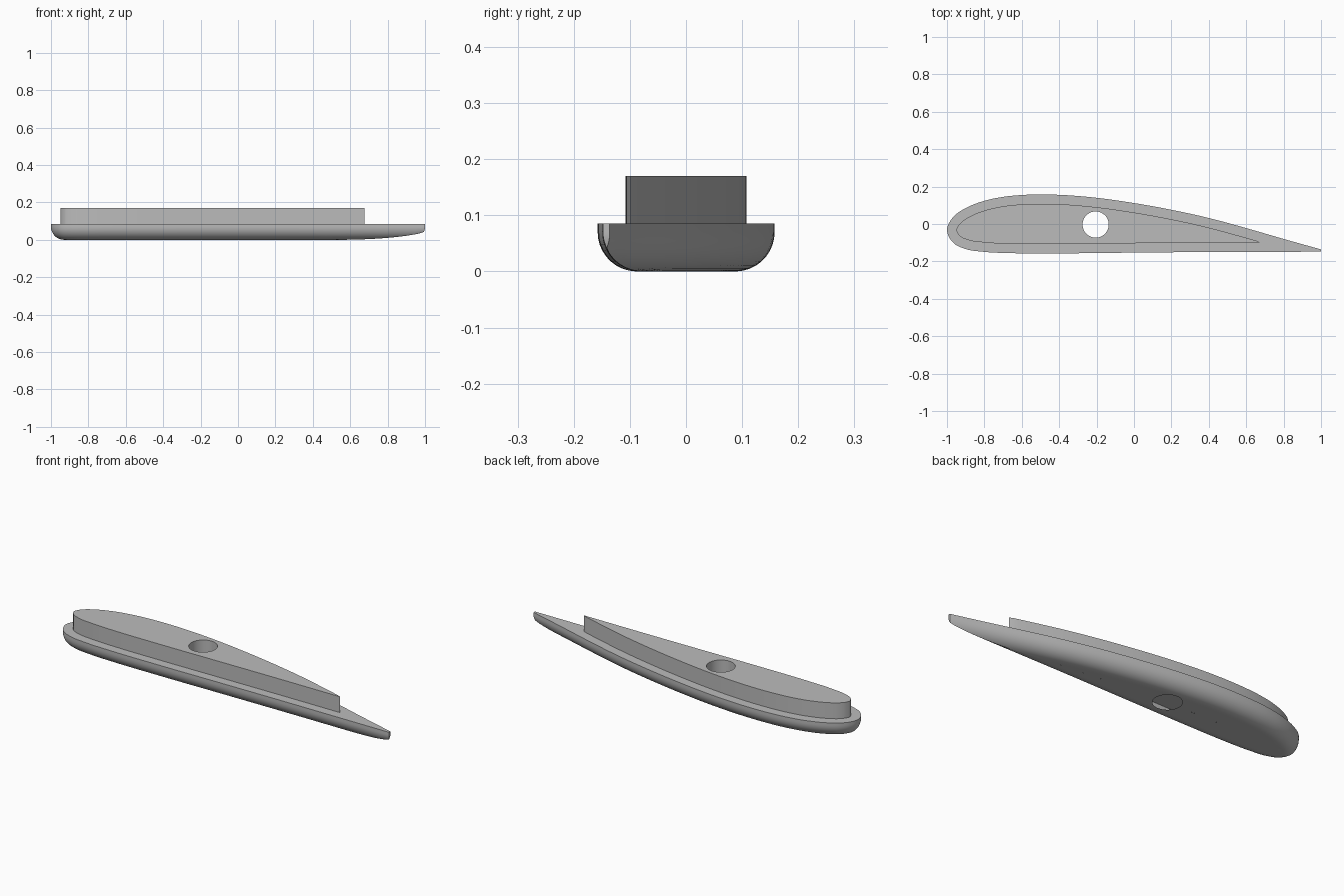
import bpy, bmesh, math
from mathutils import Vector
from mathutils.geometry import intersect_point_line

if "Cube" in bpy.data.objects:
    bpy.data.objects.remove(bpy.data.objects["Cube"])

LEDGE, TOP, FILLET, INSET = 0.085, 0.17, 0.07, 0.05
HOLE = (-0.205, -0.003)

grey = bpy.data.materials.new("plain grey")
grey.use_nodes = True
grey.diffuse_color = (0.5, 0.5, 0.5, 1)
grey.node_tree.nodes["Principled BSDF"].inputs["Base Color"].default_value = (0.5, 0.5, 0.5, 1)

# Aerofoil outline, from the upper tail round the nose to the lower tail
UPPER = [(1, -.136), (.8, -.08), (.6, -.022), (.4, .032), (.2, .076), (0, .112), (-.2, .14),
         (-.4, .156), (-.5, .158), (-.6, .155), (-.7, .145), (-.8, .124), (-.9, .085),
         (-.95, .053), (-.985, .012)]
LOWER = [(-1, -.03), (-.99, -.068), (-.96, -.106), (-.9, -.134), (-.8, -.149), (-.65, -.156),
         (-.4, -.157), (0, -.153), (.35, -.15), (.7, -.149), (1, -.148)]


def spline(points, steps):
    """Smooth curve through points, with tangents weighted by chord length."""
    p = [Vector(q) for q in points]
    n = len(p)
    tangents = []
    for i in range(n):
        if 0 < i < n - 1:
            a, b = p[i] - p[i - 1], p[i + 1] - p[i]
            la, lb = a.length, b.length
            tangents.append((a / la * lb + b / lb * la) / (la + lb))
        else:
            j = min(i, n - 2)
            tangents.append((p[j + 1] - p[j]).normalized())
    out = []
    for i in range(n - 1):
        length = (p[i + 1] - p[i]).length
        for k in range(steps):
            t = k / steps
            h = t * t * (3 - 2 * t)
            out.append(p[i] * (1 - h) + p[i + 1] * h
                       + tangents[i] * (length * t * (1 - t) ** 2)
                       - tangents[i + 1] * (length * t * t * (1 - t)))
    return out + [p[-1]]


outline = spline(UPPER + LOWER, 6)
count = len(outline)
nose = min(range(count), key=lambda i: outline[i].x)


def edge_distance(q):
    best = 9
    for i in range(count):
        a, b = outline[i], outline[(i + 1) % count]
        near, t = intersect_point_line(q, a, b)
        near = a.lerp(b, max(0, min(1, t)))
        best = min(best, (q - near.to_2d()).length)
    return best


def height_on(side, x):
    for a, b in zip(side, side[1:]):
        if min(a.x, b.x) <= x <= max(a.x, b.x):
            return a.y + (b.y - a.y) * (x - a.x) / (b.x - a.x)


def spine_point(q):
    x = max(-0.85, min(0.994, q.x))
    return Vector((x, (height_on(outline[:nose + 1], x) + height_on(outline[nose:], x)) / 2))


def underside(q):
    d = min(FILLET, edge_distance(q))
    return FILLET - math.sqrt(max(0, FILLET ** 2 - (FILLET - d) ** 2))


def add_part(name, bm):
    bmesh.ops.remove_doubles(bm, verts=bm.verts, dist=0.00002)
    bmesh.ops.recalc_face_normals(bm, faces=bm.faces)
    mesh = bpy.data.meshes.new(name)
    bm.to_mesh(mesh)
    bm.free()
    mesh.materials.append(grey)
    obj = bpy.data.objects.new(name, mesh)
    bpy.context.collection.objects.link(obj)
    return obj


def bridge(bm, a, b):
    for i in range(len(a)):
        j = (i + 1) % len(a)
        bm.faces.new((a[i], a[j], b[j], b[i]))


# Base: flat top, short wall, filleted underside closing on the spine
bm = bmesh.new()
rings = [[bm.verts.new((*q, LEDGE)) for q in outline]]
bm.faces.new(rings[0])
spine = [spine_point(q) for q in outline]
STEPS = 10
for k in range(STEPS + 2):
    ring = []
    for q, s in zip(outline, spine):
        reach = min((s - q).length, FILLET * 1.15)
        step = reach * (1 - math.cos(k / STEPS * math.pi / 2))
        r = s if k > STEPS else q + (s - q).normalized() * step
        ring.append(bm.verts.new((*r, FILLET if k == 0 else underside(r))))
    rings.append(ring)
for a, b in zip(rings, rings[1:]):
    bridge(bm, a, b)
base = add_part("base", bm)

# Plug: the outline moved inwards, ending in a sharp tail
inner = []
for i in range(1, count - 1):
    along = (outline[i + 1] - outline[i - 1]).normalized()
    q = outline[i] + Vector((-along.y, along.x)) * INSET
    if edge_distance(q) > INSET - 0.001 and q.x < 0.66:
        inner.append(q)
inner.append(Vector((0.675, -0.099)))
bm = bmesh.new()
low, high = [[bm.verts.new((*q, z)) for q in inner] for z in (LEDGE, TOP)]
bridge(bm, low, high)
bm.faces.new(low)
bm.faces.new(high)
plug = add_part("plug", bm)

# Round hole through both parts
bpy.ops.mesh.primitive_cylinder_add(vertices=64, radius=0.07, depth=0.6, location=(*HOLE, 0.1))
cutter = bpy.context.object
cutter.name = "hole_cutter"
cutter.hide_render = True
cutter.data.materials.append(grey)
for part in (base, plug):
    bpy.ops.object.select_all(action='DESELECT')
    part.select_set(True)
    bpy.context.view_layer.objects.active = part
    cut = part.modifiers.new("hole", 'BOOLEAN')
    cut.operation, cut.solver, cut.object = 'DIFFERENCE', 'EXACT', cutter
    bpy.ops.object.modifier_apply(modifier=cut.name)
    bpy.ops.object.shade_smooth_by_angle(angle=math.radians(35))
bpy.data.objects.remove(cutter)
